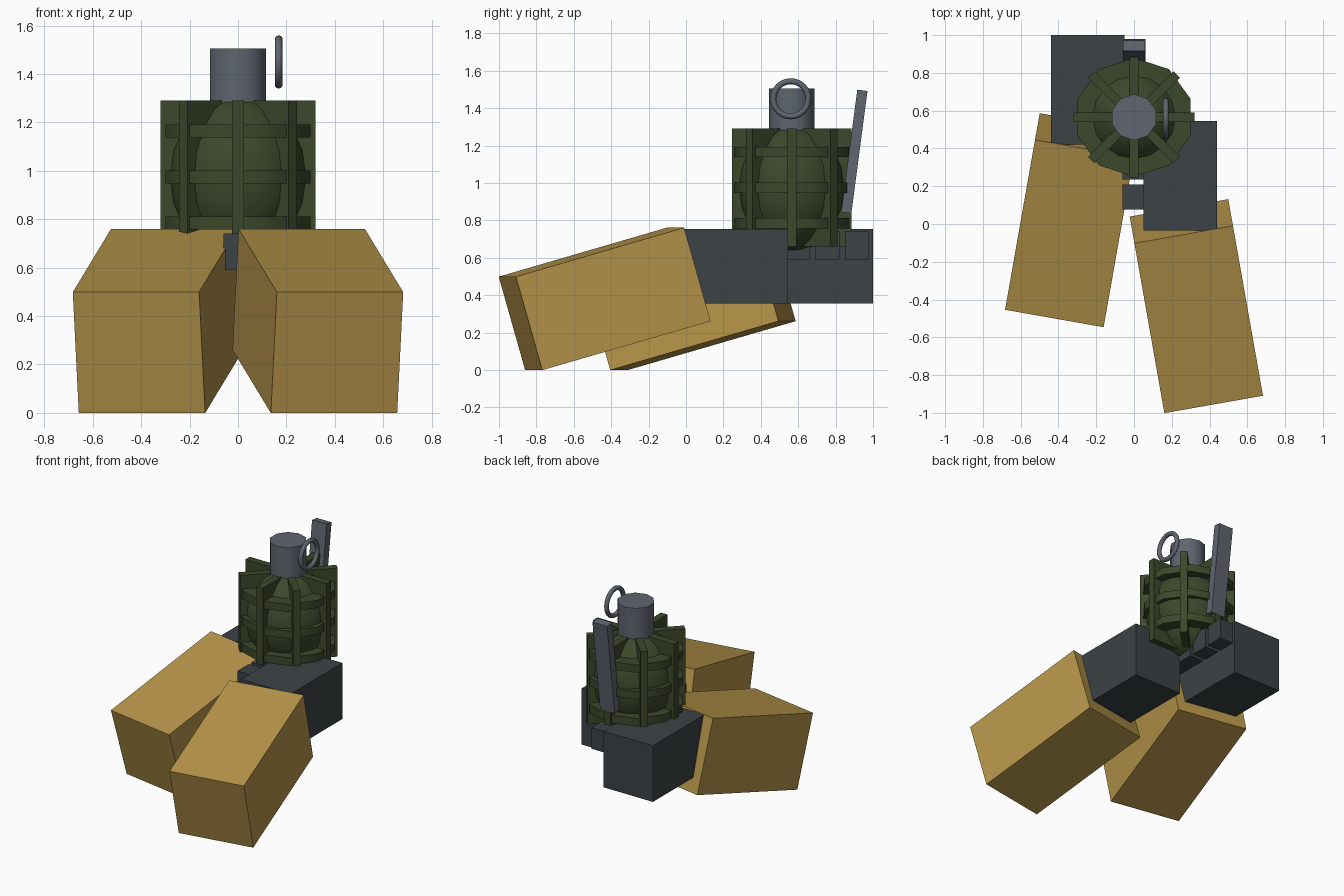
import bpy, bmesh
from math import radians, pi
from mathutils import Matrix, Vector

cube = bpy.data.objects.get("Cube")
if cube:
    bpy.data.objects.remove(cube, do_unlink=True)


def material(name, rgb):
    m = bpy.data.materials.new(name)
    m.use_nodes = True
    m.diffuse_color = (*rgb, 1)
    bsdf = next(n for n in m.node_tree.nodes if n.type == 'BSDF_PRINCIPLED')
    bsdf.inputs["Base Color"].default_value = (*rgb, 1)
    return m


GOLD = material("tan_sleeve", (0.47, 0.30, 0.068))
DARK = material("charcoal_glove", (0.045, 0.055, 0.06))
GREEN = material("olive_green", (0.045, 0.065, 0.024))
STEEL = material("blue_grey_metal", (0.115, 0.13, 0.16))

AXIS = Vector((0, 0.565, 0.975))    # centre of the round body


def box(name, mat, size, loc, rot=(0, 0, 0)):
    bpy.ops.mesh.primitive_cube_add(size=1, location=loc, rotation=rot)
    ob = bpy.context.object
    ob.name = name
    ob.data.transform(Matrix.Diagonal((*size, 1)))
    ob.data.materials.append(mat)
    return ob


def drum(name, mat, radius, height, z):
    bpy.ops.mesh.primitive_cylinder_add(vertices=10, radius=radius, depth=height,
                                        location=(AXIS.x, AXIS.y, z))
    ob = bpy.context.object
    ob.name = name
    ob.data.materials.append(mat)
    bpy.ops.object.shade_smooth_by_angle(angle=radians(40))
    return ob


# Forearms, hands and fingers; the left set reaches less far back
for side, s, shift in (("left", 1, 0.0), ("right", -1, 0.455)):
    box(side + "_forearm", GOLD, (0.53, 0.95, 0.52), (s * 0.33, -0.435 + shift, 0.38),
        (radians(16), 0, s * radians(10)))
    box(side + "_hand", DARK, (0.39, 0.58, 0.4), (s * 0.245, 0.255 + shift, 0.555))
    for i in range(3):
        box(f"{side}_finger_{i + 1}", DARK, (0.14, 0.13, 0.15),
            (s * 0.01, 0.143 + 0.158 * i + shift, 0.667))

# Round body
bpy.ops.mesh.primitive_uv_sphere_add(segments=16, ring_count=10, radius=1, location=AXIS)
body = bpy.context.object
body.name = "body"
body.data.transform(Matrix.Diagonal((0.285, 0.285, 0.345, 1)))
body.data.materials.append(GREEN)
bpy.ops.object.shade_smooth()

# Crossed upright ribs and level bands
for i in range(4):
    box(f"upright_rib_{i + 1}", GREEN, (0.64, 0.05, 0.63), AXIS, (0, 0, i * pi / 4))
for i in (-1, 0, 1):
    drum(f"level_band_{i + 2}", GREEN, 0.315, 0.055, AXIS.z + 0.19 * i)

# Neck, lever and pull ring
drum("neck", STEEL, 0.122, 0.3, 1.355)
box("lever", STEEL, (0.115, 0.055, 0.66), (0, 0.9, 1.168), (radians(-7.5), 0, 0))
bpy.ops.mesh.primitive_torus_add(major_radius=0.094, minor_radius=0.016, major_segments=24,
                                 minor_segments=10, location=(0.168, 0.56, 1.45),
                                 rotation=(0, pi / 2, 0))
ring = bpy.context.object
ring.name = "pull_ring"
ring.data.materials.append(STEEL)
bpy.ops.object.shade_smooth()
